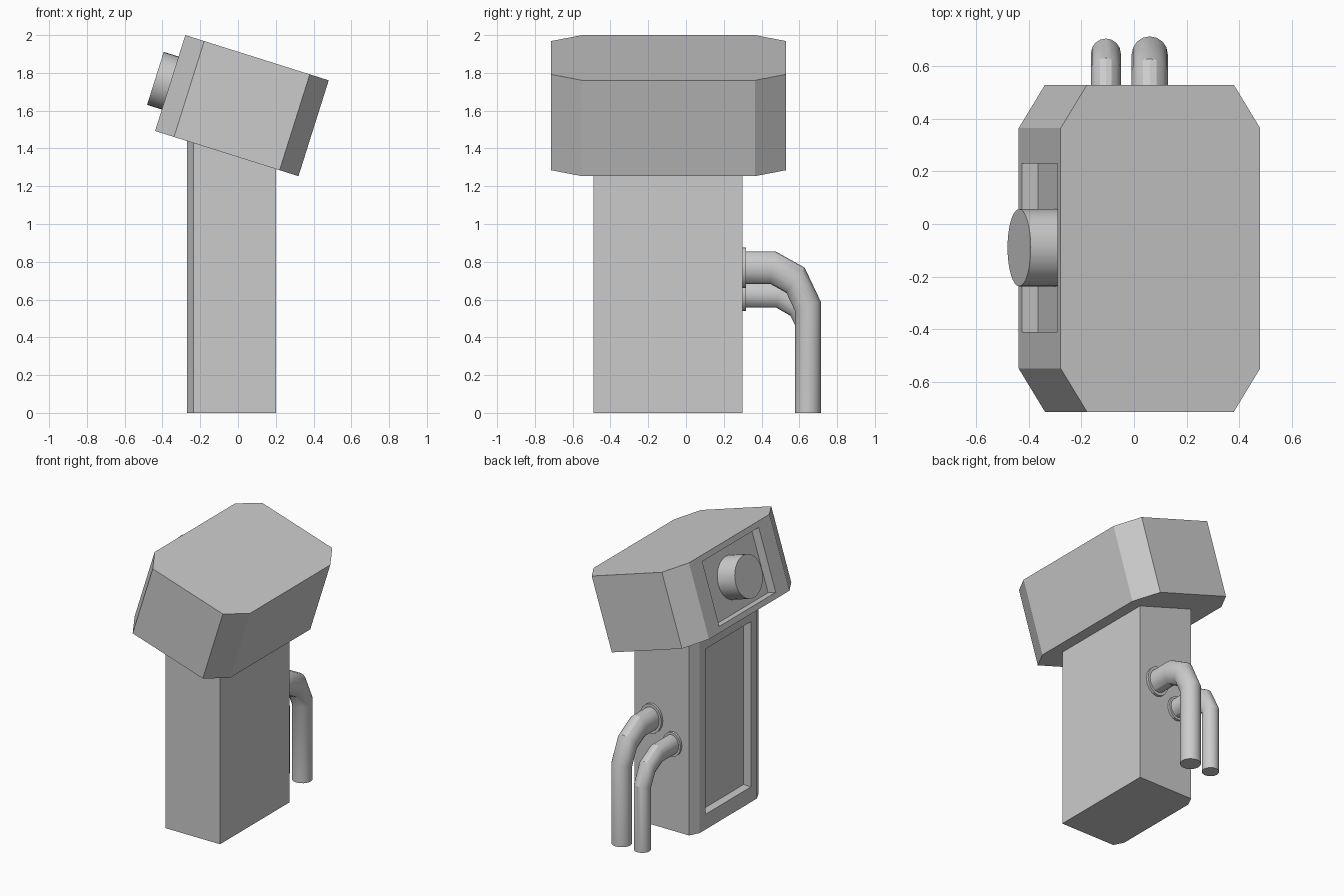
import bpy, bmesh, math
from mathutils import Vector

if "Cube" in bpy.data.objects:
    bpy.data.objects.remove(bpy.data.objects["Cube"])

TILT = math.radians(17.5)
Z_STRETCH = 1.24


def finish(bm, name, smooth=False):
    bmesh.ops.recalc_face_normals(bm, faces=bm.faces[:])
    me = bpy.data.meshes.new(name)
    bm.to_mesh(me)
    bm.free()
    ob = bpy.data.objects.new(name, me)
    bpy.context.collection.objects.link(ob)
    if smooth:
        bpy.ops.object.select_all(action='DESELECT')
        ob.select_set(True)
        bpy.context.view_layer.objects.active = ob
        bpy.ops.object.shade_smooth_by_angle(angle=math.radians(25))
    return ob


def prism(outline, z0, z1):
    """Extrude an x/y outline upward; z1 is a function of x for sloped tops."""
    bm = bmesh.new()
    low = [bm.verts.new((x, y, z0)) for x, y in outline]
    top = [bm.verts.new((x, y, z1(x))) for x, y in outline]
    bm.faces.new(low[::-1])
    bm.faces.new(top)
    n = len(outline)
    for i in range(n):
        j = (i + 1) % n
        bm.faces.new((low[i], low[j], top[j], top[i]))
    bmesh.ops.recalc_face_normals(bm, faces=bm.faces[:])
    return bm


def recess(bm, y0, y1, z0, z1, depth):
    """Sink a rectangular panel into the face looking along -x."""
    bm.normal_update()
    face = min(bm.faces, key=lambda f: f.normal.x)
    x = face.verts[0].co.x
    for d in (0, depth):
        bmesh.ops.inset_individual(bm, faces=[face], thickness=0.005)
        mid = face.calc_center_median()
        for v in face.verts:
            v.co = (x + d, y1 if v.co.y > mid.y else y0,
                    z1 if v.co.z > mid.z else z0)


def sweep(name, points, radius, cx, sides=16):
    """Mitred tube along a y/z path, stretched in z, closed at both ends."""
    bm = bmesh.new()
    pts = [Vector(p) for p in points]
    rings = []
    for i, p in enumerate(pts):
        a = (p - pts[i - 1]).normalized() if i else (pts[1] - p).normalized()
        b = (pts[i + 1] - p).normalized() if i < len(pts) - 1 else a
        t = (a + b).normalized()
        normal = Vector((-t.y, t.x)) / t.dot(a)
        ring = []
        for k in range(sides):
            ang = 2 * math.pi * k / sides
            q = p + normal * radius * math.sin(ang)
            ring.append(bm.verts.new((cx + radius * math.cos(ang), q.x, q.y * Z_STRETCH)))
        rings.append(ring)
    for r, s in zip(rings, rings[1:]):
        for k in range(sides):
            j = (k + 1) % sides
            bm.faces.new((r[k], r[j], s[j], s[k]))
    bm.faces.new(rings[0])
    bm.faces.new(rings[-1])
    return finish(bm, name, True)


# Column with chamfered back edges, sloped top and long sunken panel
column = prism([(-0.27, -0.42), (-0.235, -0.49), (0.20, -0.49),
                (0.20, 0.30), (-0.235, 0.30), (-0.27, 0.23)],
               0, lambda x: 1.445 - (x + 0.27) * math.tan(TILT))
recess(column, -0.355, 0.165, 0.11, 1.30, 0.06)
finish(column, "column")

# Tilted eight-sided head with sunken panel
L, H, C = 0.796, 0.532, 0.105
head = prism([(0, -0.55), (C, -0.715), (L - C, -0.715), (L, -0.55),
              (L, 0.365), (L - C, 0.53), (C, 0.53), (0, 0.365)],
             -H, lambda x: 0)
recess(head, -0.412, 0.23, -H + 0.04, -0.04, 0.064)
head_ob = finish(head, "head")
head_ob.location = (-0.279, 0, 2.0)
head_ob.rotation_euler = (0, TILT, 0)

# Round knob on the head panel
bpy.context.view_layer.update()
bpy.ops.mesh.primitive_cylinder_add(vertices=32, radius=0.147, depth=0.146)
knob = bpy.context.object
knob.name = "knob"
knob.location = head_ob.matrix_world @ Vector((-0.009, -0.09, -H / 2))
knob.rotation_euler = (0, TILT + math.pi / 2, 0)
bpy.ops.object.shade_smooth_by_angle(angle=math.radians(25))

# Bent pipes with wall flanges
for name, cx, r, flange_r, path in (
        ("large_pipe", 0.06, 0.069, 0.086,
         [(0.29, 0.769), (0.46, 0.769), (0.58, 0.702), (0.645, 0.565), (0.645, 0)]),
        ("small_pipe", -0.107, 0.057, 0.071,
         [(0.29, 0.628), (0.49, 0.628), (0.592, 0.57), (0.649, 0.455), (0.649, 0)])):
    path = [(y, z / Z_STRETCH) for y, z in path]
    sweep(name, path, r, cx)
    z = path[0][1]
    sweep(name + "_flange", [(0.292, z), (0.318, z)], flange_r, cx)
